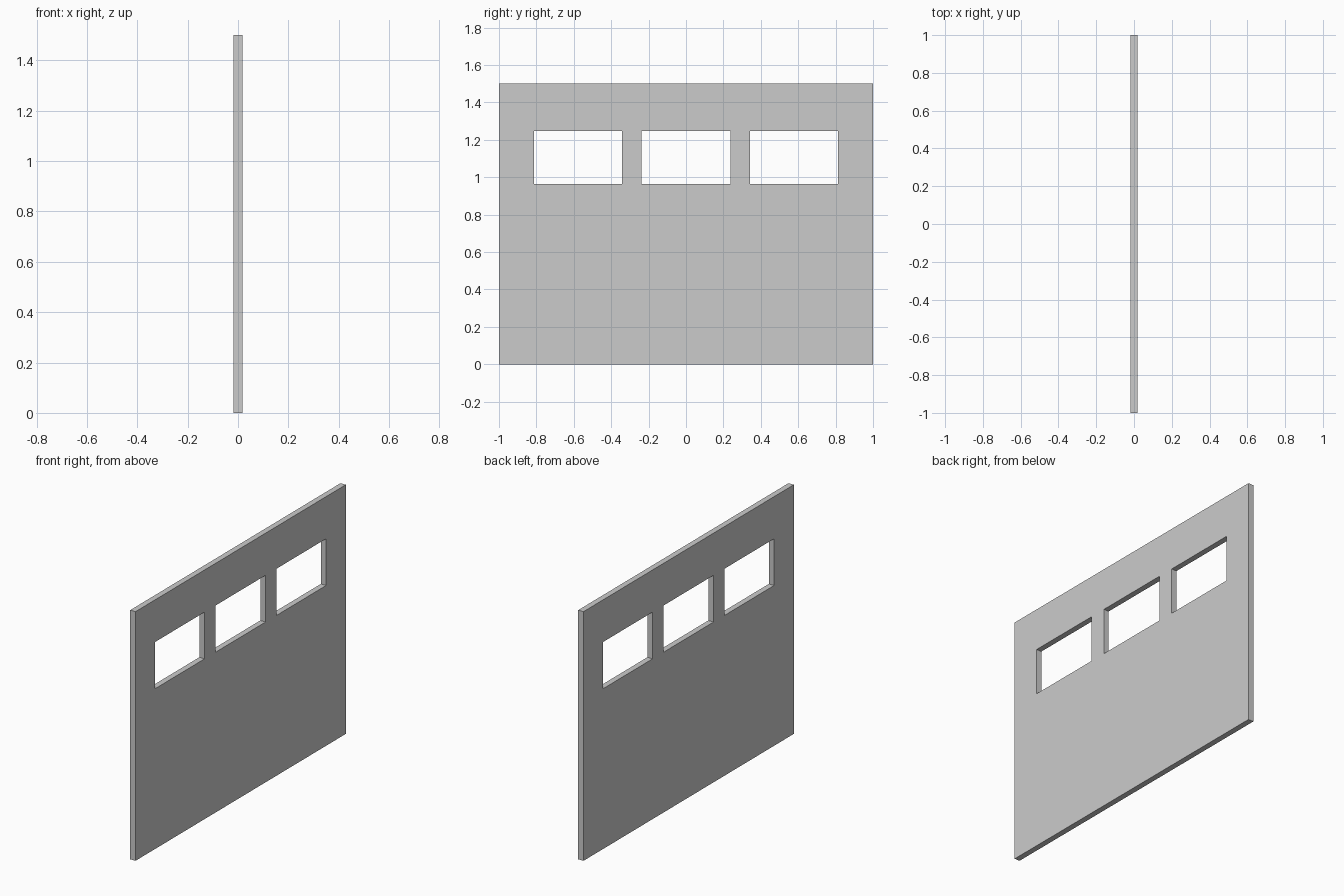
import bpy

if "Cube" in bpy.data.objects:
    bpy.data.objects.remove(bpy.data.objects["Cube"])

THICK = 0.035          # panel thickness along x
SILL, HEAD, TOP = 0.965, 1.246, 1.5


def slab(name, y0, y1, z0, z1):
    """Flat board spanning the given y and z ranges."""
    bpy.ops.mesh.primitive_cube_add(size=1, location=(0, (y0 + y1) / 2, (z0 + z1) / 2))
    ob = bpy.context.object
    ob.name = name
    ob.scale = (THICK, y1 - y0, z1 - z0)
    bpy.ops.object.transform_apply(location=False, rotation=False, scale=True)
    return ob


# Solid lower panel and upper header
slab("lower_panel", -1, 1, 0, SILL)
slab("upper_header", -1, 1, HEAD, TOP)

# Posts between and beside the three window openings
for side, s in (("left", -1), ("right", 1)):
    for name, a, b in (("inner_post", 0.237, 0.343), ("outer_post", 0.813, 1.0)):
        y0, y1 = sorted((s * a, s * b))
        slab(f"{side}_{name}", y0, y1, SILL, HEAD)
